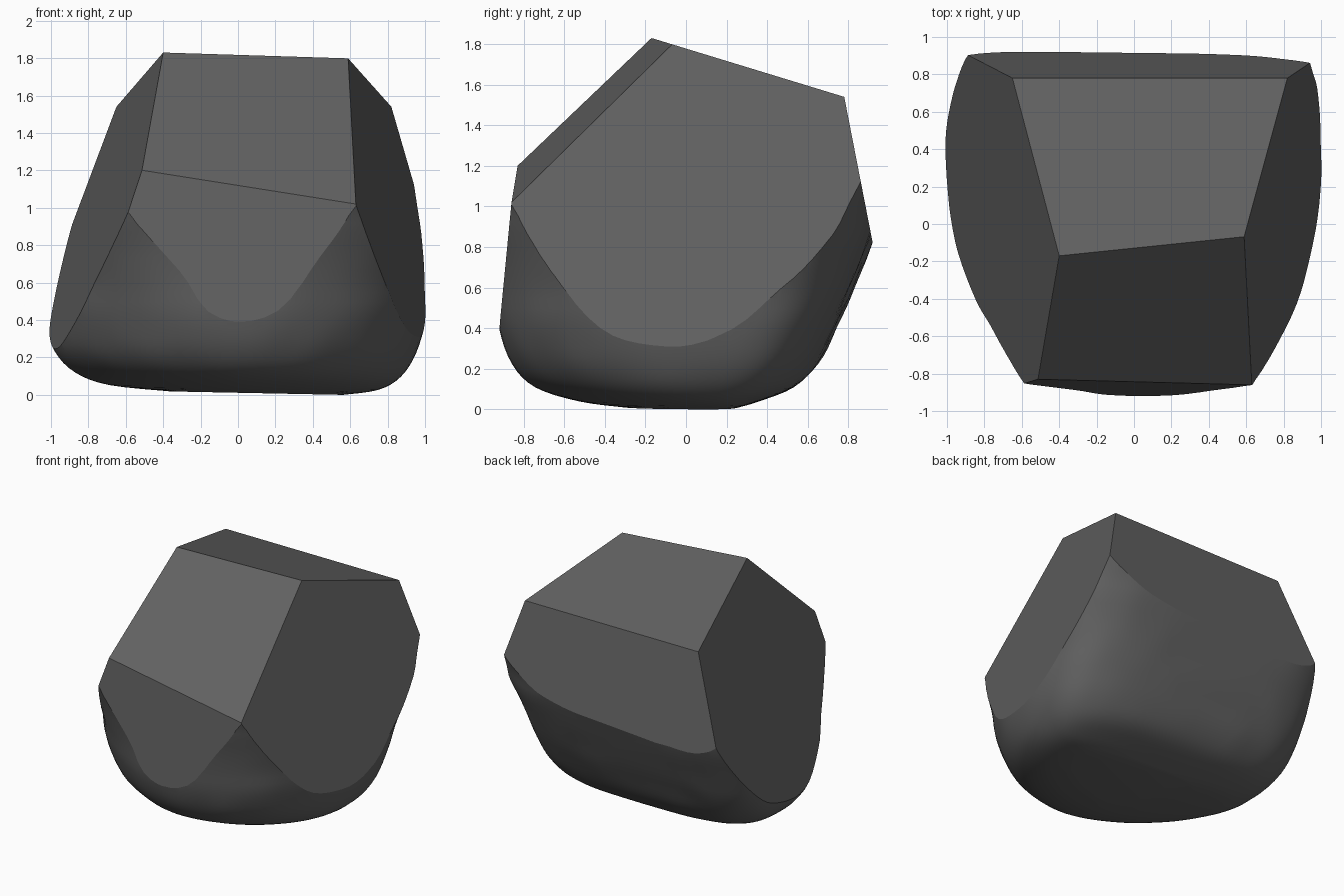
import bpy, bmesh, math
from mathutils import Vector, noise

if "Cube" in bpy.data.objects:
    bpy.data.objects.remove(bpy.data.objects["Cube"])

# Horizontal sections of the rounded stone: z, left, right, front, back
SECTIONS = [
    (0.00, -0.36, 0.56, -0.31, 0.26),
    (0.03, -0.69, 0.75, -0.53, 0.36),
    (0.10, -0.87, 0.87, -0.74, 0.53),
    (0.22, -0.98, 0.95, -0.86, 0.64),
    (0.40, -1.03, 1.00, -0.925, 0.735),
    (0.60, -1.05, 1.03, -0.95, 0.82),
    (0.87, -1.09, 1.10, -1.00, 0.925),
    (1.12, -1.13, 1.17, -1.08, 1.00),
    (2.00, -1.40, 1.40, -1.50, 1.35),
]
# Corners shared by the flat cuts
A, B = (-0.40, -0.17, 1.83), (0.59, -0.06, 1.80)
C, D = (0.82, 0.78, 1.54), (-0.65, 0.78, 1.54)
E, F = (0.63, -0.86, 1.02), (-0.51, -0.83, 1.20)
CUTS = {
    "left": (A, D, (-0.59, -0.85, 0.97)), "right": (B, C, E), "top": (A, C, D),
    "front_slope": (A, E, F), "front": (F, E, (-0.12, -0.915, 0.42)),
    "back": (C, D, (0.94, 0.86, 1.13)),
}
SEGMENTS, STEPS, MID_Y = 96, 4, 0.1


def spline(rows, steps):
    """Catmull-Rom interpolation through the section rows."""
    out = []
    for i in range(len(rows) - 1):
        p = [rows[max(0, min(len(rows) - 1, i + k))] for k in (-1, 0, 1, 2)]
        for s in range(steps):
            t = s / steps
            out.append([0.5 * (2 * b + (c - a) * t + (2 * a - 5 * b + 4 * c - d) * t ** 2
                               + (3 * b - a - 3 * c + d) * t ** 3)
                        for a, b, c, d in zip(*p)])
    return out + [list(rows[-1])]


def section_point(row, angle):
    """Point on a section: square corners at the back, cut-off ones in front."""
    z, left, right, front, back = row
    c, s = math.cos(angle), math.sin(angle)
    if s > 0:
        n = 2.9 + (min(1.2, z * 1.4) if c > 0 else min(2.4, z * 4))
    else:
        n = 1.95 + 0.15 * min(1, z * 2) if c > 0 else 1.65 + 0.37 * min(1, z * z)
    u, v = abs(c) ** (2 / n), abs(s) ** (2 / n)
    x = u * (right if c > 0 else left)
    y = MID_Y + v * ((back - MID_Y) if s > 0 else (front - MID_Y))
    if s > 0:
        y -= 0.03 * x * v
    fade = max(0, 1 - z * 3)
    p = Vector((x, y, z + (0.011 - 0.02 * x) * fade))
    bump = 0.010 * noise.noise(p * 4) * min(1, z * 5)
    return p + Vector((c, s, 0)) * bump


# Rounded stone body
bm = bmesh.new()
rings = [[bm.verts.new(section_point(row, 2 * math.pi * i / SEGMENTS))
          for i in range(SEGMENTS)] for row in spline(SECTIONS, STEPS)]
for low, high in zip(rings, rings[1:]):
    for i in range(SEGMENTS):
        j = (i + 1) % SEGMENTS
        bm.faces.new((low[i], low[j], high[j], high[i]))
bm.faces.new(rings[0][::-1])
bm.faces.new(rings[-1])
for f in bm.faces:
    f.smooth = True

# Flat chiselled facets with crisp edges
for pts in CUTS.values():
    a, b, c = map(Vector, pts)
    normal = (b - a).cross(c - a).normalized()
    if normal.dot(a - Vector((0, 0, 0.7))) < 0:
        normal.negate()
    cut = bmesh.ops.bisect_plane(bm, geom=bm.verts[:] + bm.edges[:] + bm.faces[:],
                                 dist=1e-5, plane_co=a, plane_no=normal, clear_outer=True)
    rim = [g for g in cut["geom_cut"] if isinstance(g, bmesh.types.BMEdge)]
    for e in rim:
        e.smooth = False
    for f in bmesh.ops.edgeloop_fill(bm, edges=[e for e in rim if e.is_boundary])["faces"]:
        f.smooth = False
bmesh.ops.recalc_face_normals(bm, faces=bm.faces[:])

# Rest on the ground
lowest = min(v.co.z for v in bm.verts)
bmesh.ops.translate(bm, verts=bm.verts[:], vec=(0, 0, -lowest))

mesh = bpy.data.meshes.new("cut_stone")
bm.to_mesh(mesh)
bm.free()
stone = bpy.data.objects.new("cut_stone", mesh)
bpy.context.collection.objects.link(stone)

# Dark grey stone colour
dark = bpy.data.materials.new("dark_stone")
dark.diffuse_color = (0.12, 0.12, 0.12, 1)
dark.use_nodes = True
dark.node_tree.nodes["Principled BSDF"].inputs["Base Color"].default_value = dark.diffuse_color
mesh.materials.append(dark)
